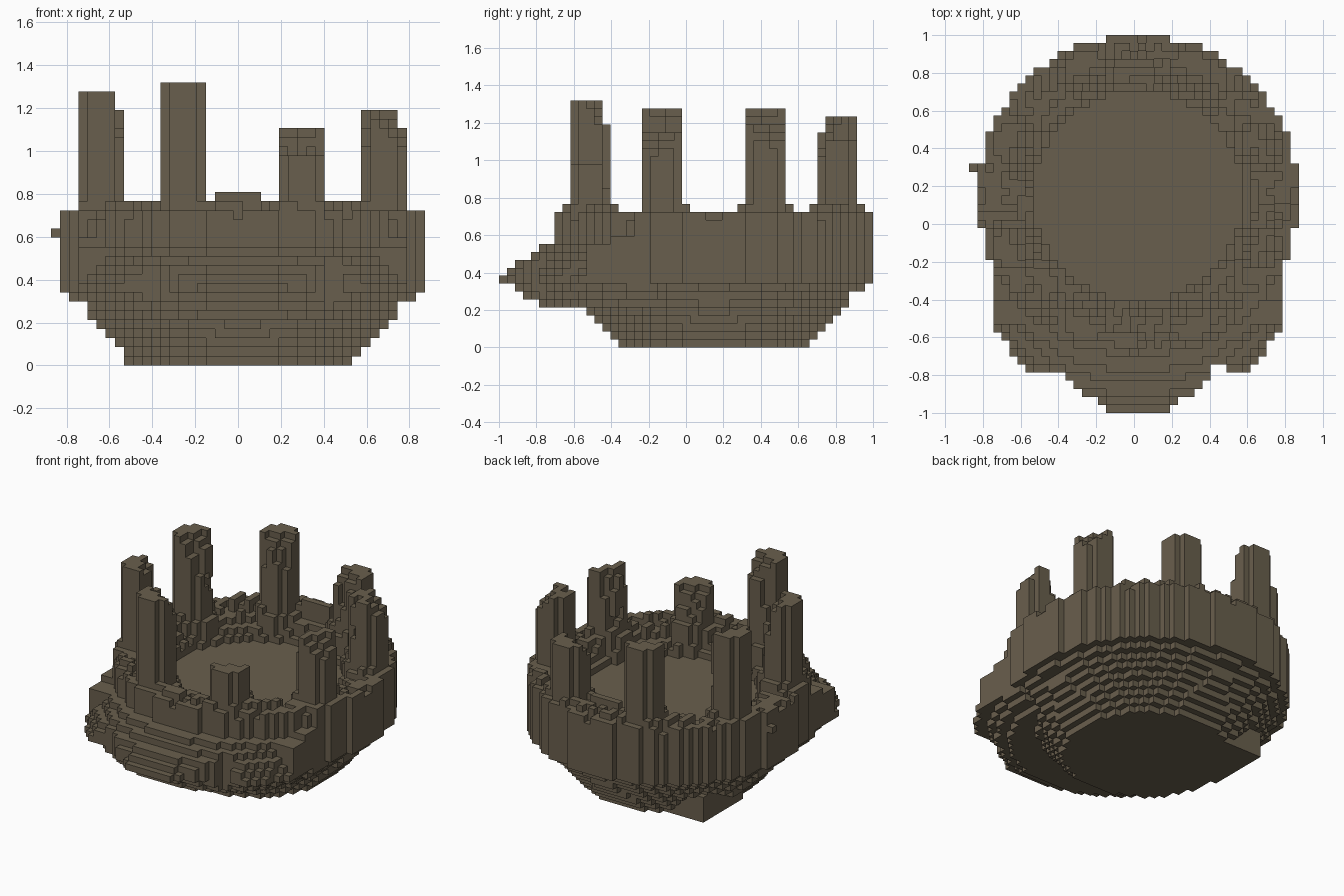
import bpy, bmesh, math, random

random.seed(4)
V = 2 / 47                      # size of one block
CX, CY = 0.5, 3.5               # bowl axis, in blocks
FLOOR = 13                      # height of the arena floor, in blocks

old = bpy.data.objects.get("Cube")
if old:
    bpy.data.objects.remove(old, do_unlink=True)

stone = bpy.data.materials.new("brown_stone")
stone.use_nodes = True
colour = (0.141, 0.114, 0.074, 1)
stone.diffuse_color = colour
bsdf = stone.node_tree.nodes["Principled BSDF"]
bsdf.inputs["Base Color"].default_value = colour
bsdf.inputs["Roughness"].default_value = 0.9

COLUMNS = [(i, j) for i in range(-20, 21) for j in range(-23, 24)]
parts, used = {}, set()


def add(name, cells):
    """Give a part its blocks, skipping any already taken."""
    new = set(cells) - used
    used.update(new)
    parts.setdefault(name, set()).update(new)


def axis_dist(i, j, shift=0):
    return math.hypot(i - CX, j - CY + shift)


# Stepped bowl up to the arena floor
RADII = [12.2, 13.1, 14, 14.8, 15.7, 16.6, 17.5, 18.6] + [20] * (FLOOR - 8)
add("bowl", [(i, j, k) for k, r in enumerate(RADII) for i, j in COLUMNS
             if axis_dist(i, j) < r])

# Square foot block at the rear right corner of the base
add("base_corner", [(i, j, k) for i in range(-12, 1) for j in range(4, 14)
                    for k in range(4)])

# Projecting front lip: height -> (disc radius, forward shift)
LIP = {5: (15.2, 7), 6: (17, 7), 7: (18, 7), 8: (20, 7), 9: (20, 6),
       10: (20, 5), 11: (20, 3.5), 12: (20, 2)}
for k, (r, shift) in LIP.items():
    for i, j in COLUMNS:
        if j > -4 or abs(i - CX) > 18 or axis_dist(i, j, shift) >= r:
            continue
        if j <= -19 and abs(i - CX) > 3.7 + 1.4 * (j + 23):   # narrowing tip
            continue
        if i >= 10 and j < (-17 if i < 12 else -18):          # broken notch
            continue
        add("front_lip", [(i, j, k)])

# Shoulders beside the lip, sloping down toward the front
for i, j in COLUMNS:
    if -13 < j < -4 and 13 <= abs(i - CX) <= 18 and axis_dist(i, j, 7) < 20:
        add("lip_shoulders", [(i, j, k) for k in range(9, 15 + (j + 5) // 4)])

# Eight pillars: (centre i, centre j, height, +1 if the outer side is tallest)
PILLARS = {
    "front_right_pillar": (-6, -12, 31, 1), "front_left_pillar": (7, -12, 23, 1),
    "right_front_pillar": (-15, -3, 30, 1), "left_front_pillar": (16, -3, 27, -1),
    "right_back_pillar": (-15, 10, 30, 1), "left_back_pillar": (16, 10, 28, -1),
    "back_right_pillar": (-6, 19, 29, 1), "back_left_pillar": (7, 19, 26, 1),
}


def near_pillar(i, j):
    return min(math.hypot(i - p[0], j - p[1]) for p in PILLARS.values())


# Terraced, weathered rim around the arena
for i, j in COLUMNS:
    d = axis_dist(i, j)
    if not 13 <= d < 20:
        continue
    if d < 14:
        top = 14 + (random.random() < 0.3)
    elif d < 15.5:
        top = 15 + (random.random() < 0.2)
    elif d < 17:
        top = 16 + (random.random() < 0.3)
    else:
        top = 17 - (random.random() < 0.2)
    if abs(j - CY) > 12 and 17 < d < 19.5 and random.random() < 0.5:
        top = 18                                        # higher front and back
    if j == 20 and abs(i) < 3:                          # raised back block
        top = 19
    if near_pillar(i, j) < 3.2:                         # pillar footing
        top = max(top, 17 + (d < 18 and random.random() < 0.4))
    add("rim", [(i, j, k) for k in range(FLOOR, top)])
add("rim", [(-20, 7, 14)])

# Rounded pillars with sloping, broken tops and chipped inner sides
for name, (a, b, height, slope) in PILLARS.items():
    reach = math.hypot(a - CX, b - CY)
    for di in range(-2, 3):
        for dj in range(-2, 3):
            out = (di * (a - CX) + dj * (b - CY)) / reach
            top = height - max(0, math.ceil(-slope * out - 0.2))
            if out < -1.2:
                top -= random.choice((0, 1, 3))
            if abs(di) == 2 and abs(dj) == 2:           # low stub at the corner
                top = random.choice((17, 17, 18))
            bite = random.randint(18, 24) if out < -1.2 and random.random() < 0.4 else 99
            add(name, [(a + di, b + dj, k) for k in range(FLOOR, top)
                       if not bite <= k < bite + 2])

# Outer skin of each part: a square on every exposed block side
SIDES = []
for axis in range(3):
    for sign in (-1, 1):
        u, w = (axis + 1) % 3, (axis + 2) % 3
        corners = []
        for su, sw in ((-1, -1), (1, -1), (1, 1), (-1, 1)):
            c = [0, 0, 0]
            c[axis], c[u], c[w] = sign, su, sw
            corners.append(c)
        step = [0, 0, 0]
        step[axis] = sign
        SIDES.append((step, corners if sign > 0 else corners[::-1]))


def build(name, cells):
    bm = bmesh.new()
    for i, j, k in sorted(cells):
        for (sx, sy, sz), corners in SIDES:
            if (i + sx, j + sy, k + sz) in used:
                continue
            bm.faces.new([bm.verts.new(((i + x / 2) * V, (j + y / 2) * V,
                                        (k + 0.5 + z / 2) * V))
                          for x, y, z in corners])
    bmesh.ops.remove_doubles(bm, verts=bm.verts, dist=V / 50)
    mesh = bpy.data.meshes.new(name)
    bm.to_mesh(mesh)
    bm.free()
    mesh.materials.append(stone)
    bpy.context.collection.objects.link(bpy.data.objects.new(name, mesh))


for name, cells in parts.items():
    if cells:
        build(name, cells)
